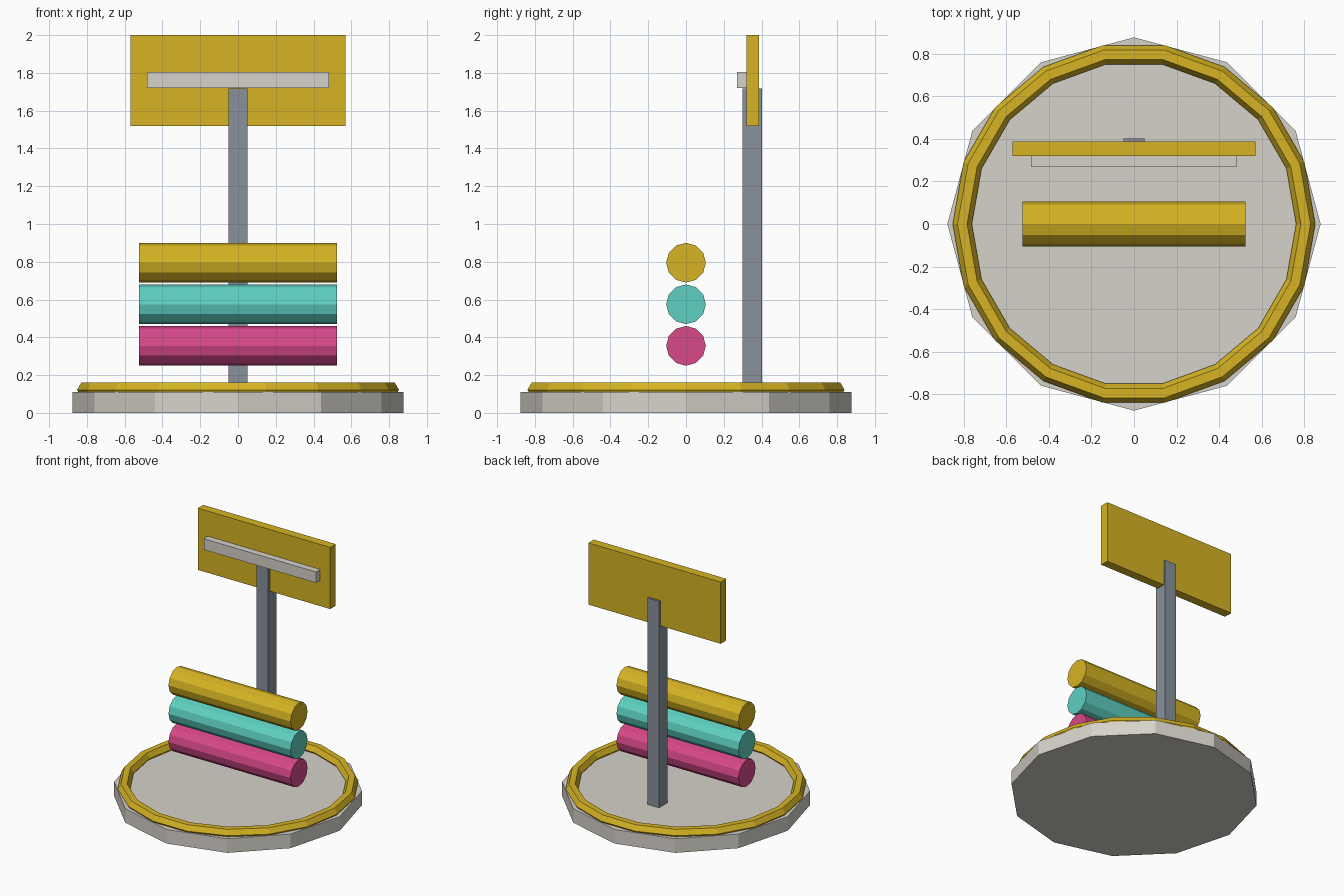
import bpy
from math import pi

if "Cube" in bpy.data.objects:
    bpy.data.objects.remove(bpy.data.objects["Cube"], do_unlink=True)


def material(name, rgb):
    linear = [((c / 255 + 0.055) / 1.055) ** 2.4 for c in rgb] + [1.0]
    mat = bpy.data.materials.new(name)
    mat.use_nodes = True
    mat.diffuse_color = linear
    mat.node_tree.nodes["Principled BSDF"].inputs["Base Color"].default_value = linear
    return mat


yellow = material("golden yellow", (214, 180, 35))
teal = material("teal", (94, 208, 194))
pink = material("pink", (215, 72, 137))
stone = material("warm light grey", (214, 210, 202))
steel = material("steel grey", (136, 145, 155))


def finish(name, mat):
    obj = bpy.context.object
    obj.name = name
    obj.data.materials.append(mat)
    bpy.ops.object.transform_apply(location=False, rotation=True, scale=True)
    return obj


def box(name, mat, low, high):
    centre = [(a + b) / 2 for a, b in zip(low, high)]
    bpy.ops.mesh.primitive_cube_add(size=1, location=centre)
    bpy.context.object.scale = [b - a for a, b in zip(low, high)]
    return finish(name, mat)


def cylinder(name, mat, radius, depth, z, rotation=(0, 0, 0)):
    bpy.ops.mesh.primitive_cylinder_add(
        vertices=12, radius=radius, depth=depth, location=(0, 0, z), rotation=rotation)
    return finish(name, mat)


# Twelve-sided base with a faceted rim ring sunk into its top
cylinder("base", stone, 0.877, 0.11, 0.055)
bpy.ops.mesh.primitive_torus_add(
    major_segments=18, minor_segments=6, major_radius=0.807, minor_radius=0.045,
    location=(0, 0, 0.122))
finish("rim_ring", yellow)

# Stack of three horizontal rollers
for i, (label, mat) in enumerate((("lower", pink), ("middle", teal), ("upper", yellow))):
    cylinder(label + "_roller", mat, 0.105, 1.05, 0.355 + 0.22 * i, (0, pi / 2, 0))

# Post carrying the sign board and its front bar
box("post", steel, (-0.05, 0.30, 0.10), (0.05, 0.402, 1.717))
box("sign_board", yellow, (-0.57, 0.32, 1.52), (0.57, 0.387, 2.0))
box("sign_bar", stone, (-0.483, 0.269, 1.72), (0.483, 0.325, 1.805))
